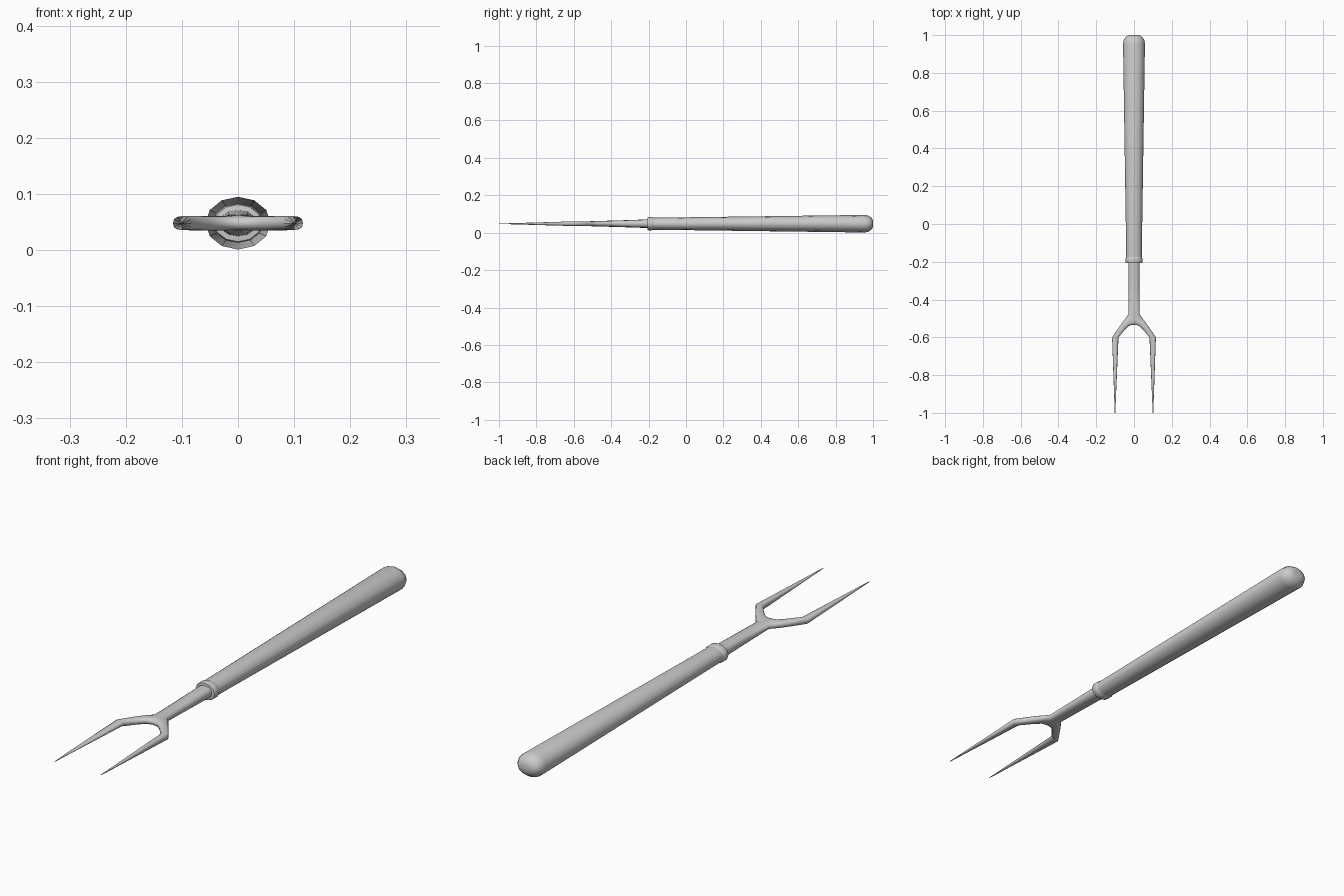
import bpy, bmesh, math

if "Cube" in bpy.data.objects:
    bpy.data.objects.remove(bpy.data.objects["Cube"])

CZ = 0.048  # centre height of the tool


def finish(bm, name, angle):
    bmesh.ops.remove_doubles(bm, verts=bm.verts, dist=1e-5)
    bmesh.ops.recalc_face_normals(bm, faces=bm.faces)
    me = bpy.data.meshes.new(name)
    bm.to_mesh(me)
    bm.free()
    ob = bpy.data.objects.new(name, me)
    bpy.context.collection.objects.link(ob)
    bpy.ops.object.select_all(action='DESELECT')
    ob.select_set(True)
    bpy.context.view_layer.objects.active = ob
    bpy.ops.object.shade_smooth_by_angle(angle=math.radians(angle))
    return ob


def elliptic_loft(name, sections, n=12, angle=40):
    """Loft of (y, half width, half height) ellipses along y, capped."""
    bm = bmesh.new()
    rings = []
    for y, rx, rz in sections:
        rings.append([bm.verts.new((rx * math.cos(2 * math.pi * i / n), y,
                                    CZ + rz * math.sin(2 * math.pi * i / n)))
                      for i in range(n)])
    for a, b in zip(rings, rings[1:]):
        for i in range(n):
            j = (i + 1) % n
            bm.faces.new((a[i], a[j], b[j], b[i]))
    bm.faces.new(rings[0])
    bm.faces.new(rings[-1])
    return finish(bm, name, angle)


# handle: slightly flattened taper with a rounded butt
W, H, R = 0.058, 0.047, 0.045
butt = [(0.955 + R * math.sin(t), W * (0.35 + 0.65 * math.cos(t)), H * (0.2 + 0.8 * math.cos(t)))
        for t in [math.radians(d) for d in (0, 25, 50, 70, 90)]]
elliptic_loft("handle", [(-0.2, 0.041, 0.032), (-0.1, 0.042, 0.033)] + butt)

# collar where the handle meets the shank
elliptic_loft("collar", [(-0.207, 0.036, 0.027), (-0.206, 0.042, 0.033), (-0.2, 0.045, 0.035),
                         (-0.182, 0.045, 0.035), (-0.174, 0.041, 0.032)])

# fork: right half lofted as inner, middle and outer points plus half thickness
N = 12
shank = [((0, -0.19), (0, -0.19), (0.030, -0.19), 0.0235),
         ((0, -0.35), (0, -0.35), (0.029, -0.35), 0.018)]
prong = [((0, -0.533), (0, -0.505), (0.029, -0.477), 0.0135),
         ((0.023, -0.537), (0.035, -0.52), (0.048, -0.503), 0.013),
         ((0.045, -0.556), (0.058, -0.545), (0.072, -0.536), 0.013),
         ((0.082, -0.600), (0.099, -0.600), (0.116, -0.600), 0.0125),
         ((0.099, -1.0), (0.1005, -1.0), (0.102, -1.0), 0.001)]


def soft(v):
    return math.copysign(abs(v) ** 0.8, v) if abs(v) > 1e-6 else 0.0


bm = bmesh.new()
rings = []
for inner, mid, outer, h in shank + prong:
    ring = []
    for i in range(N):
        a = math.pi / 2 - 2 * math.pi * i / N
        c, s = soft(math.cos(a)), soft(math.sin(a))
        side = outer if c >= 0 else inner
        ring.append(bm.verts.new((mid[0] + (side[0] - mid[0]) * abs(c),
                                  mid[1] + (side[1] - mid[1]) * abs(c), CZ + h * s)))
    rings.append(ring)
for k, (a, b) in enumerate(zip(rings, rings[1:])):
    for i in range(N // 2 if k < len(shank) else N):
        j = (i + 1) % N
        bm.faces.new((a[i], a[j], b[j], b[i]))
bm.faces.new(rings[-1])
bm.faces.new(rings[0][:N // 2 + 1])
# mirror to the left half and weld along the centre plane
dup = bmesh.ops.duplicate(bm, geom=bm.verts[:] + bm.edges[:] + bm.faces[:])["geom"]
for v in [g for g in dup if isinstance(g, bmesh.types.BMVert)]:
    v.co.x = -v.co.x
bmesh.ops.delete(bm, geom=[v for v in bm.verts if not v.link_faces], context='VERTS')
finish(bm, "fork", 45)
